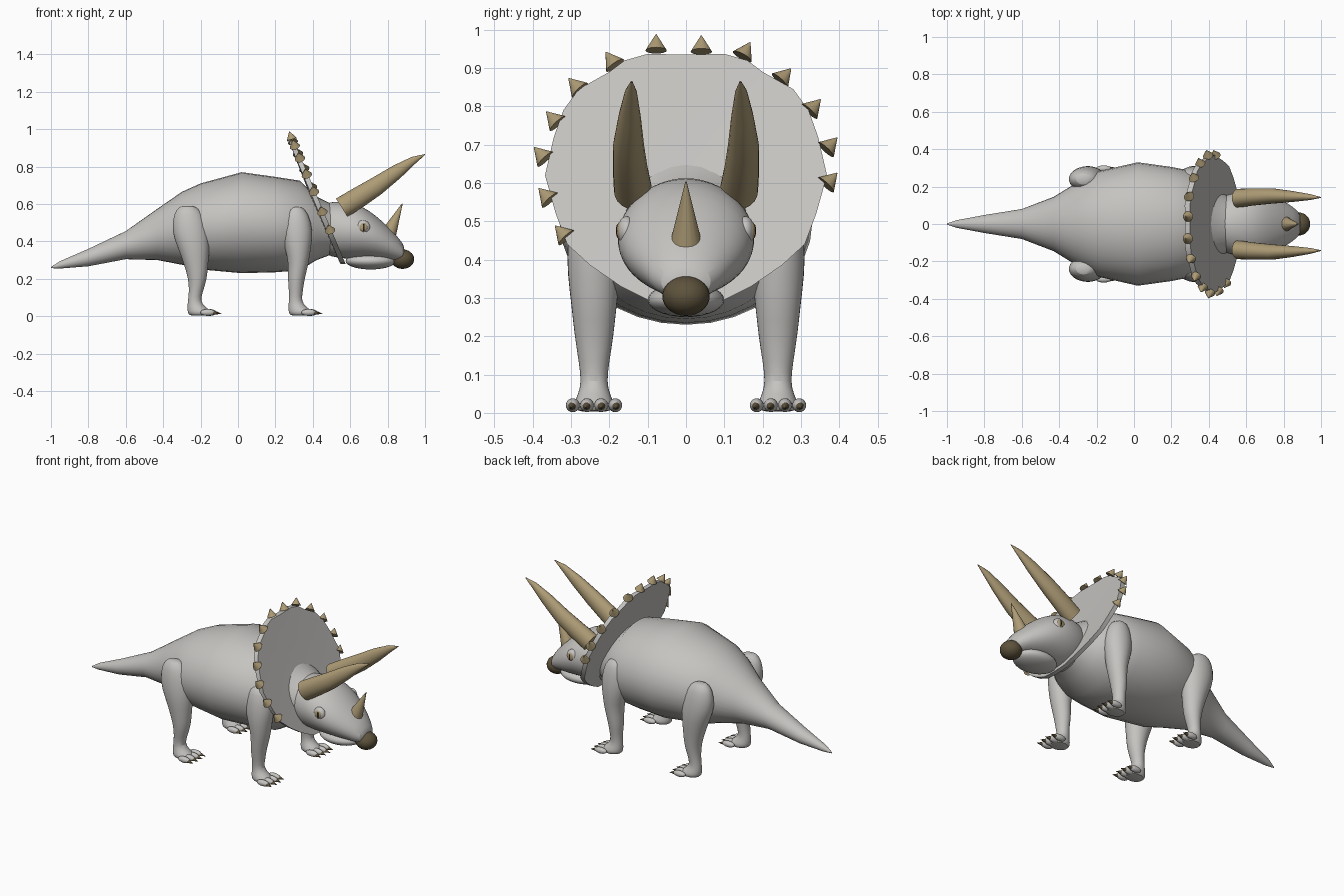
import bpy, bmesh, math
from mathutils import Vector, Matrix

cube = bpy.data.objects.get("Cube")
if cube:
    bpy.data.objects.remove(cube, do_unlink=True)


def material(name, rgb):
    m = bpy.data.materials.new(name)
    m.use_nodes = True
    m.diffuse_color = (*rgb, 1)
    m.node_tree.nodes["Principled BSDF"].inputs["Base Color"].default_value = (*rgb, 1)
    return m


SKIN = material("grey_skin", (0.56, 0.55, 0.53))
HORN = material("tan_horn", (0.42, 0.33, 0.18))
DARK = material("dark_brown_beak", (0.11, 0.085, 0.045))
BLACK = material("black_pupil", (0.02, 0.018, 0.015))

X, Y, Z = Vector((1, 0, 0)), Vector((0, 1, 0)), Vector((0, 0, 1))
parts = []


def finish(name, bm, mat, sub=0):
    bmesh.ops.recalc_face_normals(bm, faces=bm.faces)
    me = bpy.data.meshes.new(name)
    bm.to_mesh(me)
    bm.free()
    me.materials.append(mat)
    ob = bpy.data.objects.new(name, me)
    bpy.context.collection.objects.link(ob)
    if sub:
        ob.modifiers.new("rounding", "SUBSURF").levels = sub
        ob.modifiers["rounding"].render_levels = sub
    parts.append(ob)
    return ob


def loft(name, rings, u, v, mat, sides=24, sub=0):
    """Skin elliptical rings (centre, radius along u, radius along v)."""
    bm = bmesh.new()
    loops = []
    for c, ru, rv in rings:
        angles = [2 * math.pi * i / sides for i in range(sides)]
        loops.append([bm.verts.new(Vector(c) + u * ru * math.cos(a) + v * rv * math.sin(a))
                      for a in angles])
    for a, b in zip(loops, loops[1:]):
        for i in range(sides):
            j = (i + 1) % sides
            bm.faces.new((a[i], a[j], b[j], b[i]))
    for end, ring in ((loops[0], rings[0]), (loops[-1], rings[-1])):
        tip = bm.verts.new(ring[0])
        for i in range(sides):
            bm.faces.new((end[i], end[(i + 1) % sides], tip))
    return finish(name, bm, mat, sub)


def ball(name, centre, radii, mat):
    bm = bmesh.new()
    bmesh.ops.create_uvsphere(bm, u_segments=24, v_segments=14, radius=1)
    bm.transform(Matrix.Translation(centre) @ Matrix.Diagonal((*radii, 1)))
    return finish(name, bm, mat)


def cone(name, base, direction, radius, height, mat):
    bm = bmesh.new()
    bmesh.ops.create_cone(bm, cap_ends=True, segments=16, radius1=radius,
                          radius2=radius * 0.04, depth=height)
    d = Vector(direction).normalized()
    turn = d.to_track_quat("Z", "Y").to_matrix().to_4x4()
    bm.transform(Matrix.Translation(Vector(base) + d * height / 2) @ turn)
    return finish(name, bm, mat)


# Body and tail: x, underside, top, half width
body = [(-1.0, .257, .263, .003), (-.95, .255, .295, .02), (-.8, .267, .36, .048),
        (-.6, .305, .455, .08), (-.43, .30, .575, .145), (-.3, .275, .665, .225),
        (-.2, .25, .71, .28), (.02, .23, .77, .33), (.2, .235, .745, .305),
        (.33, .245, .725, .28), (.42, .30, .64, .2), (.5, .33, .6, .15)]
loft("body", [((x, 0, (lo + hi) / 2), w, (hi - lo) / 2) for x, lo, hi, w in body],
     Y, Z, SKIN, 32)

# Head: x, middle height, half width, half height
head = [(.42, .47, .12, .12), (.5, .465, .16, .15), (.58, .46, .18, .155),
        (.66, .45, .182, .143), (.74, .42, .16, .118), (.82, .38, .112, .083),
        (.89, .335, .065, .05)]
loft("head", [((x, 0, z), w, h) for x, z, w, h in head], Y, Z, SKIN, 24, 1)
ball("lower_jaw", (.71, 0, .295), (.135, .1, .045), SKIN)
ball("beak", (.88, 0, .305), (.062, .062, .052), DARK)
cone("nose_horn", (.8, 0, .43), (.08, 0, .175), .045, .19, HORN)


# Neck frill: half outline as (y, z), mirrored, on a backward leaning plane
def frill_x(z):
    return .555 - .42 * (z - .29)


half = [(0, .935), (.1, .937), (.16, .92), (.2, .89), (.28, .845), (.32, .79),
        (.345, .72), (.368, .62), (.34, .52), (.31, .44), (.25, .385), (.17, .33),
        (.08, .285), (0, .28)]
outline = half + [(-y, z) for y, z in half[-2:0:-1]]
bm = bmesh.new()
sheets = []
for shift, inset, dish in ((-.012, 1, 0), (.016, 1, 0)):
    rim = [bm.verts.new((frill_x(z) + shift, y, z)) for y, z in outline]
    mid = bm.verts.new((frill_x(.6) + shift - .01, 0, .6))
    for i in range(len(rim)):
        bm.faces.new((rim[i], rim[(i + 1) % len(rim)], mid))
    sheets.append(rim)
back, front = sheets
for i in range(len(back)):
    j = (i + 1) % len(back)
    bm.faces.new((back[i], back[j], front[j], front[i]))
finish("neck_frill", bm, SKIN)

# Spikes around the frill rim
spikes = [(-.312, .457), (-.355, .555), (-.367, .662), (-.335, .755), (-.277, .842),
          (-.185, .907), (-.078, .946), (.04, .943), (.147, .93), (.245, .867),
          (.322, .787), (.365, .687), (.365, .595)]
for i, (y, z) in enumerate(spikes):
    lean = math.copysign(min(abs(y) * 3, .75), y) if abs(y) > .1 else 0
    cone(f"frill_spike_{i + 1}", (frill_x(z) + .008, y, z), (-.25, lean, .8), .028, .044, HORN)

# Paired head parts
for side, s in (("left", 1), ("right", -1)):
    path = [(.555, .138, .58, .058, .05), (.64, .145, .632, .056, .046),
            (.74, .15, .695, .05, .041), (.85, .147, .773, .038, .029),
            (.94, .144, .835, .02, .016), (1.0, .142, .865, .002, .002)]
    loft(f"brow_horn_{side}", [((x, s * y, z), ry, rv) for x, y, z, rv, ry in path],
         Y, Vector((-.54, 0, .84)), HORN, 20)
    ball(f"eye_{side}", (.668, s * .155, .475), (.038, .024, .038), SKIN)
    ball(f"iris_{side}", (.67, s * .172, .475), (.022, .009, .024), HORN)
    ball(f"pupil_{side}", (.672, s * .177, .475), (.006, .006, .019), BLACK)
    ball(f"nostril_{side}", (.828, s * .077, .36), (.012, .008, .013), DARK)

# Legs: x, z, radius in x, radius in y; then a foot with four clawed toes
legs = {
    "front": [(.31, .585, .03, .03), (.31, .555, .068, .055), (.315, .45, .09, .073),
              (.32, .36, .07, .071), (.325, .28, .054, .06), (.31, .2, .046, .052),
              (.31, .13, .037, .04), (.305, .08, .034, .034)],
    "hind": [(-.27, .59, .04, .03), (-.265, .555, .08, .055), (-.255, .45, .104, .073),
             (-.235, .36, .085, .071), (-.225, .28, .066, .06), (-.215, .2, .051, .052),
             (-.225, .13, .037, .04), (-.235, .08, .034, .034)]}
for pair, rings in legs.items():
    ankle = rings[-1][0]
    foot = [(ankle + .012, .05, .048, .042), (ankle + .03, .025, .066, .054),
            (ankle + .03, .003, .06, .048)]
    for side, s in (("left", 1), ("right", -1)):
        loft(f"{pair}_leg_{side}", [((x, s * .24, z), rx, ry) for x, z, rx, ry in rings + foot],
             X, Y, SKIN, 16, 1)
        for n in range(4):
            spread = n - 1.5
            y = s * .24 + spread * .037
            reach = ankle + .1 - abs(spread) * .008
            ball(f"{pair}_toe_{side}_{n + 1}", (reach - .015, y, .02), (.04, .018, .018), SKIN)
            cone(f"{pair}_claw_{side}_{n + 1}", (reach + .005, y, .02), (1, spread * .08, -.15),
                 .014, .045, DARK)

# Smooth shading with sharp edges kept
bpy.ops.object.select_all(action="DESELECT")
for ob in parts:
    ob.select_set(True)
bpy.context.view_layer.objects.active = parts[0]
bpy.ops.object.shade_smooth_by_angle(angle=math.radians(45))
